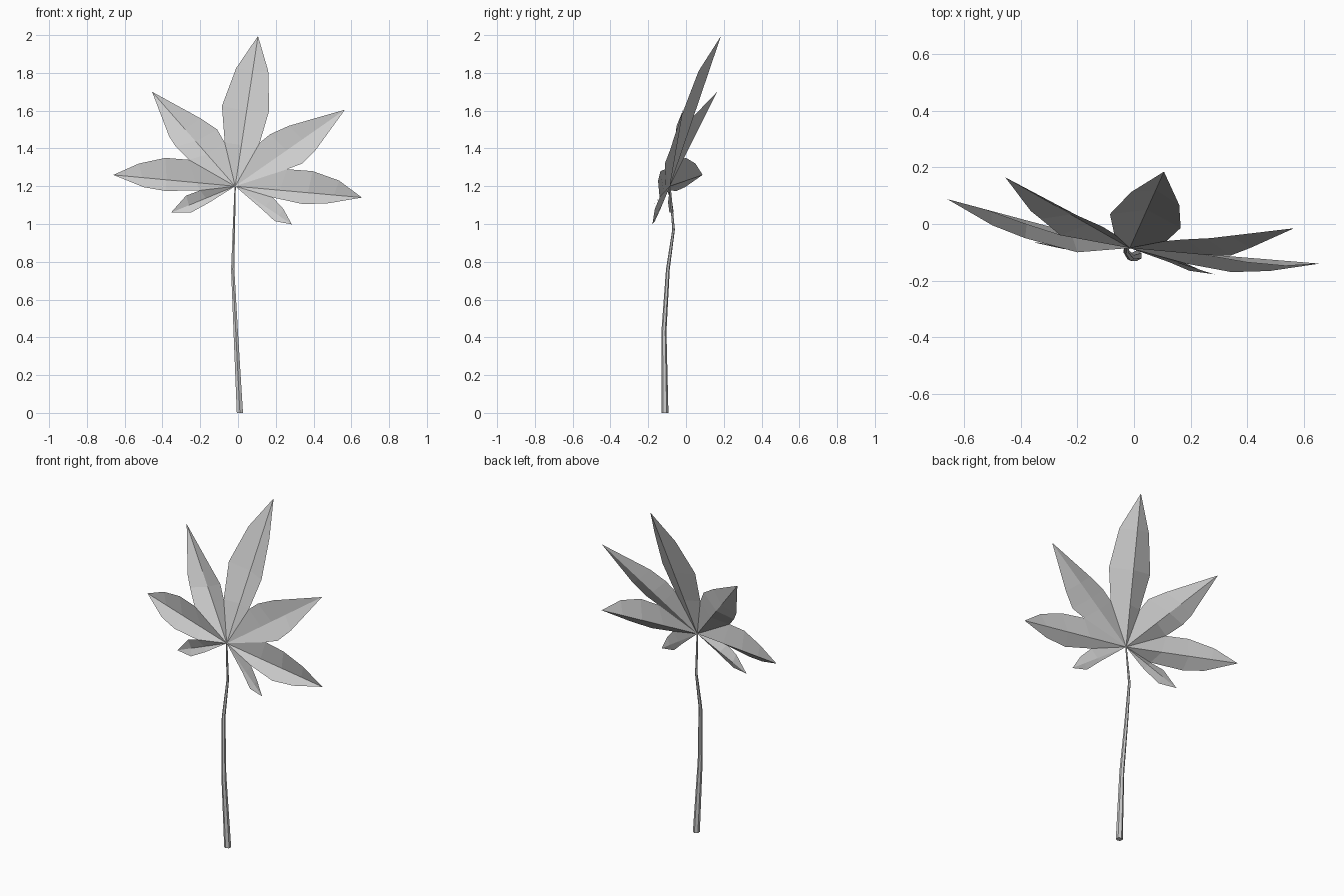
import bpy, bmesh
from mathutils import Vector

if "Cube" in bpy.data.objects:
    bpy.data.objects.remove(bpy.data.objects["Cube"])

HUB = Vector((-0.015, -0.085, 1.2))

# Notches between neighbouring lobes, left to right around the leaf
notches = [
    (-0.20, -0.10, 1.178), (-0.26, -0.04, 1.34), (-0.07, -0.035, 1.43),
    (0.115, -0.06, 1.43), (0.26, -0.11, 1.29), (0.185, -0.14, 1.14),
]
# Five large lobes: tip, then two outer points on the first and second edge
large = [
    [(-0.66, 0.088, 1.26), (-0.385, -0.05, 1.175), (-0.50, -0.005, 1.195),
     (-0.385, 0.0, 1.35), (-0.525, 0.05, 1.32)],
    [(-0.455, 0.165, 1.70), (-0.33, 0.018, 1.41), (-0.365, 0.046, 1.465),
     (-0.11, -0.01, 1.50), (-0.20, 0.03, 1.56)],
    [(0.106, 0.185, 1.995), (-0.085, 0.035, 1.625), (-0.01, 0.113, 1.825),
     (0.165, -0.014, 1.60), (0.16, 0.067, 1.81)],
    [(0.566, -0.015, 1.605), (0.17, -0.055, 1.475), (0.27, -0.05, 1.52),
     (0.34, -0.112, 1.32), (0.41, -0.085, 1.39)],
    [(0.656, -0.14, 1.14), (0.395, -0.135, 1.28), (0.535, -0.148, 1.23),
     (0.345, -0.17, 1.105), (0.48, -0.166, 1.11)],
]
# Two small bottom lobes: tip, two lower edge points, one upper edge point
small = [
    [(-0.355, -0.065, 1.06), (-0.15, -0.095, 1.115), (-0.25, -0.088, 1.06),
     (-0.275, -0.08, 1.15)],
    [(0.285, -0.178, 0.998), (0.125, -0.135, 1.08), (0.195, -0.165, 1.015),
     (0.24, -0.165, 1.08)],
]


def finish(bm, name):
    bmesh.ops.remove_doubles(bm, verts=bm.verts, dist=0.0005)
    mesh = bpy.data.meshes.new(name)
    bm.to_mesh(mesh)
    bm.free()
    obj = bpy.data.objects.new(name, mesh)
    bpy.context.collection.objects.link(obj)


def lobe(bm, tip, side_a, side_b):
    """Folded lobe: straight midrib from hub to tip, edges brought forward."""
    tip = Vector(tip)
    axis = tip - HUB
    a = [Vector(p) for p in side_a]
    b = [Vector(p) for p in side_b]
    rib = [HUB + axis * (((p + q) / 2 - HUB).dot(axis) / axis.length_squared)
           for p, q in zip(a, b)]
    for edge, flip in ((a, False), (b, True)):
        faces = [[HUB, edge[0], rib[0]]]
        faces += [[rib[i], edge[i], edge[i + 1], rib[i + 1]] for i in range(len(a) - 1)]
        faces.append([rib[-1], edge[-1], tip])
        for f in faces:
            f = f[::-1] if flip else f
            bm.faces.new([bm.verts.new(p) for p in f])


# Leaf blade
bm = bmesh.new()
for i, (tip, a1, a2, b1, b2) in enumerate(large):
    lobe(bm, tip, [notches[i], a1, a2], [notches[i + 1], b1, b2])
tip, l1, l2, u = small[0]
lobe(bm, tip, [l1, l2], [notches[0], u])
tip, l1, l2, u = small[1]
lobe(bm, tip, [notches[5], u], [l1, l2])
finish(bm, "leaf_blade")

# Stem: six-sided tapered tube along a bent path (x, y, z, radius)
path = [(0.01, -0.112, 0.0, 0.019), (-0.012, -0.117, 0.43, 0.0135),
        (-0.028, -0.096, 0.76, 0.010), (-0.022, -0.066, 0.97, 0.007),
        (-0.015, -0.085, 1.197, 0.004)]
bm = bmesh.new()
rings = []
for x, y, z, r in path:
    ring = bmesh.ops.create_circle(bm, segments=6, radius=r)["verts"]
    bmesh.ops.translate(bm, verts=ring, vec=(x, y, z))
    rings.append(ring)
for lo, hi in zip(rings, rings[1:]):
    for k in range(6):
        n = (k + 1) % 6
        bm.faces.new((lo[k], lo[n], hi[n], hi[k]))
bm.faces.new(rings[0][::-1])
bm.faces.new(rings[-1])
bmesh.ops.recalc_face_normals(bm, faces=bm.faces)
finish(bm, "stem")
